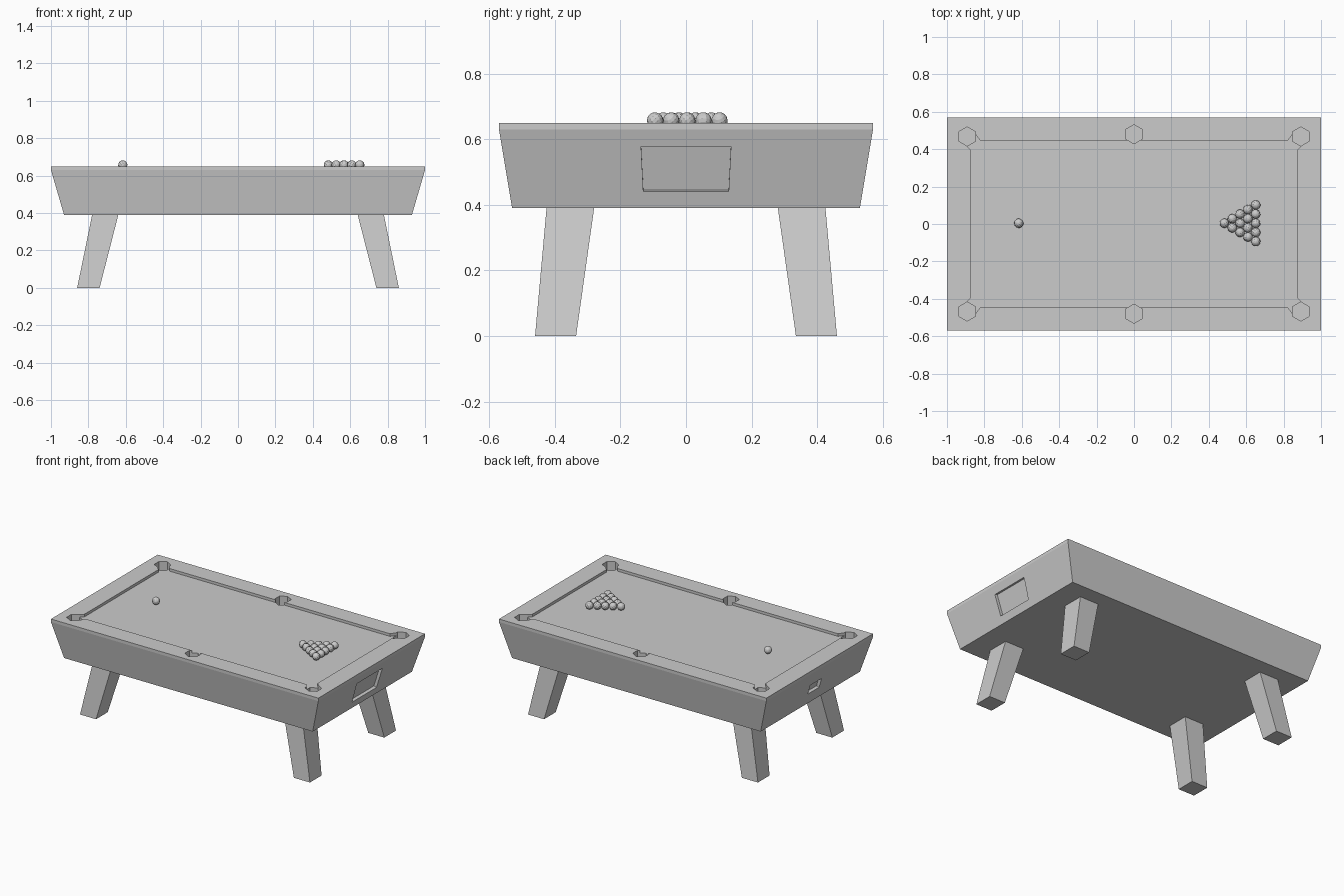
import bpy, bmesh, math, random
from mathutils import Vector, Matrix

if "Cube" in bpy.data.objects:
    bpy.data.objects.remove(bpy.data.objects["Cube"])

random.seed(4)


def loft(name, rings):
    """Closed solid through successive rings with equal point counts."""
    me = bpy.data.meshes.new(name)
    bm = bmesh.new()
    vs = [[bm.verts.new(p) for p in r] for r in rings]
    n = len(rings[0])
    for a, b in zip(vs, vs[1:]):
        for i in range(n):
            j = (i + 1) % n
            bm.faces.new((a[i], a[j], b[j], b[i]))
    bm.faces.new(vs[0])
    bm.faces.new(vs[-1])
    bmesh.ops.recalc_face_normals(bm, faces=bm.faces)
    bm.to_mesh(me)
    bm.free()
    ob = bpy.data.objects.new(name, me)
    bpy.context.collection.objects.link(ob)
    return ob


def rect(x0, x1, y0, y1, z):
    return [(x0, y0, z), (x1, y0, z), (x1, y1, z), (x0, y1, z)]


def prism(name, pts, z0, z1):
    return loft(name, [[(x, y, z) for x, y in pts] for z in (z0, z1)])


# Cabinet: tapered box with a thin upright band at the top
cabinet = loft("cabinet", [rect(-.93, .93, -.53, .53, .39),
                           rect(-1, 1, -.57, .57, .63),
                           rect(-1, 1, -.57, .57, .65)])


def cut(cutter):
    m = cabinet.modifiers.new(cutter.name, 'BOOLEAN')
    m.operation = 'DIFFERENCE'
    m.solver = 'EXACT'
    m.object = cutter
    cutter.hide_render = True
    cutter.hide_set(True)


# Sunken playing bed, with angled cushion ends at the corner pockets
corner = [(.872, .395), (.905, .43), (.89, .47), (.85, .485), (.824, .447)]
outline = []
for sx, sy in ((1, 1), (-1, 1), (-1, -1), (1, -1)):
    pts = [(sx * x, sy * y) for x, y in corner]
    outline += pts if sx * sy > 0 else pts[::-1]
cut(prism("bed_cutter", outline, .632, .7))

# Six hexagonal pockets
for sy in (-1, 1):
    for px, py in ((-.892, .468), (0, .48), (.892, .468)):
        hexa = [(px + .051 * math.sin(i * math.pi / 3),
                 sy * py + .051 * math.cos(i * math.pi / 3)) for i in range(6)]
        cut(prism("pocket_cutter", hexa, .59, .72))


# Recesses in the sloping ends: ball return (right) and small slot (left)
def end_recess(name, side, w_top, w_bot, z0, z1, depth):
    slope = .07 / .24
    normal = Vector((side, 0, -slope)).normalized()
    base = [Vector((side * (.93 + (z - .39) * slope), y, z)) for y, z in
            ((-w_bot, z0), (w_bot, z0), (w_top, z1), (-w_top, z1))]
    cut(loft(name, [[p + normal * .03 for p in base],
                    [p - normal * depth for p in base]]))


end_recess("ball_return_cutter", 1, .137, .13, .44, .578, .02)
end_recess("slot_cutter", -1, .062, .06, .47, .535, .02)

# Splayed legs
for sx, nx in ((-1, "left"), (1, "right")):
    for sy, ny in ((-1, "front"), (1, "back")):
        loft(f"{ny}_{nx}_leg", [rect(sx * .74, sx * .86, sy * .335, sy * .46, 0),
                                rect(sx * .64, sx * .78, sy * .28, sy * .425, .39)])


# Low-poly balls, each rolled to a different angle
def ball(name, x, y):
    me = bpy.data.meshes.new(name)
    bm = bmesh.new()
    bmesh.ops.create_uvsphere(bm, u_segments=12, v_segments=8, radius=.025)
    bm.to_mesh(me)
    bm.free()
    ob = bpy.data.objects.new(name, me)
    ob.location = (x, y, .657)
    ob.rotation_euler = [random.uniform(-1, 1) for _ in range(3)]
    bpy.context.collection.objects.link(ob)


ball("cue_ball", -.616, .004)
for row in range(5):
    for k in range(row + 1):
        ball("rack_ball", .483 + row * .042, .004 + (k - row / 2) * .049)
